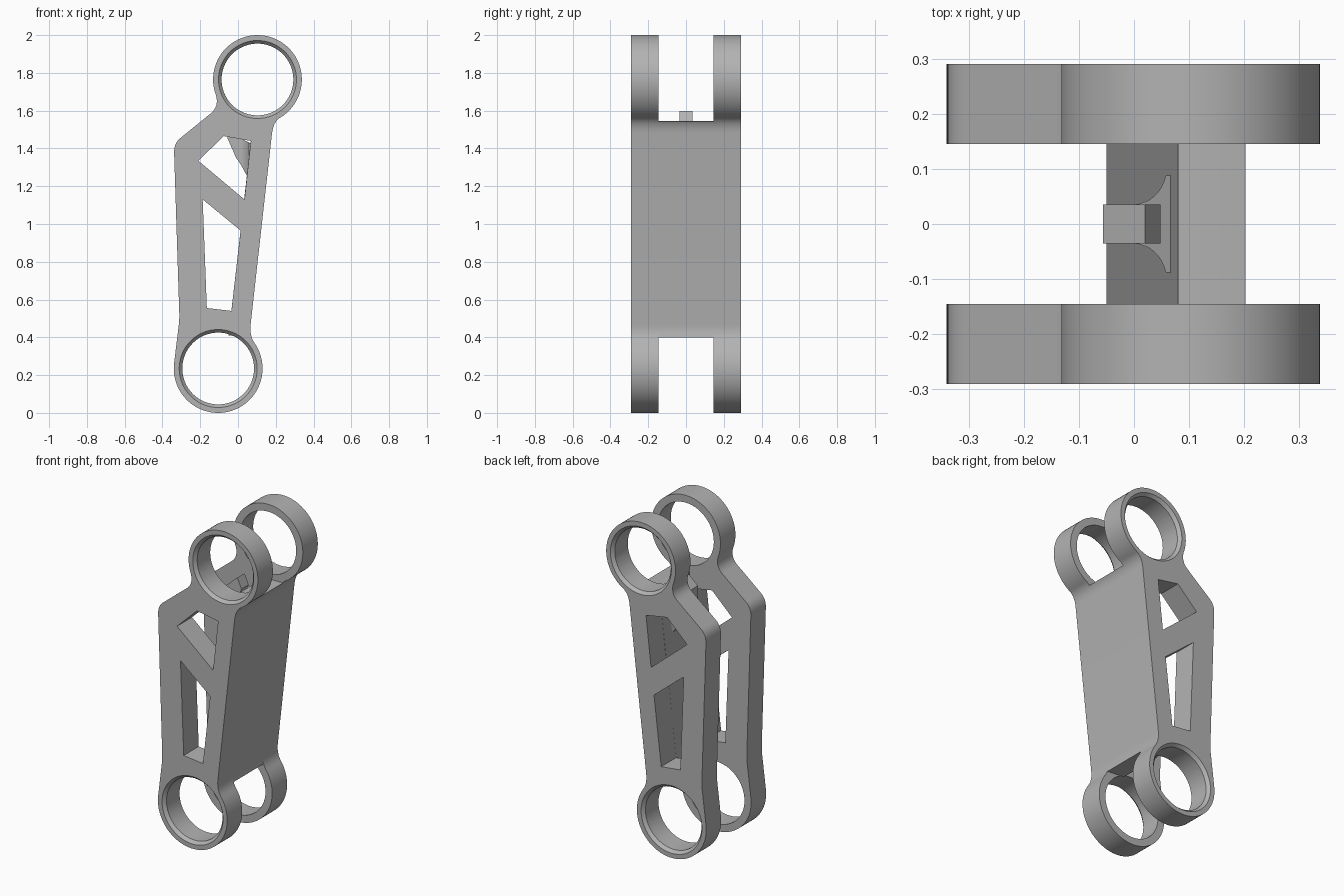
import bpy, bmesh, math
from mathutils import Vector

if "Cube" in bpy.data.objects:
    bpy.data.objects.remove(bpy.data.objects["Cube"], do_unlink=True)

metal = bpy.data.materials.new("plain_grey")
metal.use_nodes = True
GREY = (0.45, 0.45, 0.45, 1)
metal.diffuse_color = GREY
metal.node_tree.nodes["Principled BSDF"].inputs["Base Color"].default_value = GREY


def prism(name, pts, lo, hi, axis="y"):
    """Extrude a flat outline along y (points are x, z) or z (points are x, y)."""
    place = (lambda p, d: (p[0], d, p[1])) if axis == "y" else (lambda p, d: (p[0], p[1], d))
    bm = bmesh.new()
    face = bm.faces.new([bm.verts.new(place(p, lo)) for p in pts])
    new = bmesh.ops.extrude_face_region(bm, geom=[face])["geom"]
    shift = Vector(place((0, 0), hi - lo))
    bmesh.ops.translate(bm, vec=shift, verts=[g for g in new if isinstance(g, bmesh.types.BMVert)])
    bmesh.ops.recalc_face_normals(bm, faces=bm.faces)
    mesh = bpy.data.meshes.new(name)
    bm.to_mesh(mesh)
    bm.free()
    ob = bpy.data.objects.new(name, mesh)
    bpy.context.collection.objects.link(ob)
    mesh.materials.append(metal)
    return ob


def select(ob):
    bpy.ops.object.select_all(action="DESELECT")
    ob.select_set(True)
    bpy.context.view_layer.objects.active = ob


def cut(ob, cutter, operation="DIFFERENCE"):
    mod = ob.modifiers.new("cut", "BOOLEAN")
    mod.operation, mod.solver, mod.object = operation, "EXACT", cutter
    select(ob)
    bpy.ops.object.modifier_apply(modifier=mod.name)
    bpy.data.objects.remove(cutter, do_unlink=True)


def smooth(ob):
    select(ob)
    bpy.ops.object.shade_smooth_by_angle(angle=math.radians(25))


def arc(c, r, a0, a1, n):
    angles = [math.radians(a0 + (a1 - a0) * i / n) for i in range(n + 1)]
    return [(c[0] + r * math.cos(a), c[1] + r * math.sin(a)) for a in angles]


def bend(a, b, c, n=8):
    """Rounded corner from a to c around control point b."""
    return [tuple((1 - t) ** 2 * a[k] + 2 * t * (1 - t) * b[k] + t * t * c[k] for k in (0, 1))
            for t in (i / n for i in range(n + 1))]


LOW, HIGH = (-0.105, 0.235), (0.103, 1.765)
RING, BORE, RIM = 0.235, 0.19, 0.207
INNER, OUTER = 0.145, 0.29

# Side arm outline: two eyes joined by a bent, tapered body
low_eye = arc(LOW, RING, 173, 395, 56)
high_eye = arc(HIGH, RING, -58, 201, 64)
right_low = bend(low_eye[-1], (0.06, 0.41), (0.067, 0.47))
right_high = bend((0.18, 1.48), (0.188, 1.545), high_eye[0])
neck = bend(high_eye[-1], (-0.1, 1.622), (-0.145, 1.585))
shoulder = bend((-0.305, 1.455), (-0.342, 1.425), (-0.338, 1.37))
waist = bend((-0.311, 0.53), (-0.31, 0.5), (-0.313, 0.47), 4)
outline = (low_eye + right_low[1:] + right_high[:-1] + high_eye
           + neck[1:] + shoulder + waist)
arms = prism("side_arms", outline, -OUTER, -INNER)

# Windows through the arm
windows = [
    [(-0.075, 1.465), (0.068, 1.44), (0.034, 1.13), (-0.21, 1.335)],
    [(-0.187, 1.13), (0.014, 0.965), (-0.035, 0.54), (-0.165, 0.555)],
]
for pts in windows:
    cut(arms, prism("window_cutter", pts, -0.4, 0))

# Bores with a chamfer on the outer side
for eye in (LOW, HIGH):
    cut(arms, prism("bore_cutter", arc(eye, BORE, 0, 355, 71), -0.4, 0))
    bpy.ops.mesh.primitive_cone_add(vertices=72, radius1=BORE - 0.001, radius2=2 * RIM - BORE,
                                    depth=0.04, location=(eye[0], -OUTER, eye[1]),
                                    rotation=(math.pi / 2, 0, 0))
    cut(arms, bpy.context.object)

# Mirror to the rear arm
mirror = arms.modifiers.new("mirror", "MIRROR")
mirror.use_axis = (False, True, False)
select(arms)
bpy.ops.object.modifier_apply(modifier="mirror")
smooth(arms)

# Web joining the arms along one edge
web_pts = ([(-0.05, 0.41), (0.071, 0.40)] + right_low[4:]
           + right_high[:6] + [(0.198, 1.545), (0.08, 1.545)])
smooth(prism("web", web_pts, -INNER, INNER))

# Catch on the inside of the web
smooth(prism("catch", [(0.06, 1.25), (-0.01, 1.35), (-0.056, 1.455), (-0.056, 1.53),
                       (0.02, 1.597), (0.048, 1.535), (0.02, 1.45), (0.08, 1.42)],
             -0.035, 0.035))

# Flared root where the catch meets the web
flare = bend((0.0, 0.035), (0.045, 0.04), (0.058, 0.088))
section = flare + [(0.09, 0.088), (0.09, -0.088)] + [(x, -y) for x, y in reversed(flare)]
root = prism("catch_root", section, 1.2, 1.5, "z")
cut(root, prism("root_limit", [(0.05, 1.25), (-0.01, 1.36), (-0.01, 1.455),
                               (0.02, 1.45), (0.08, 1.42), (0.075, 1.25)], -0.2, 0.2), "INTERSECT")
smooth(root)
